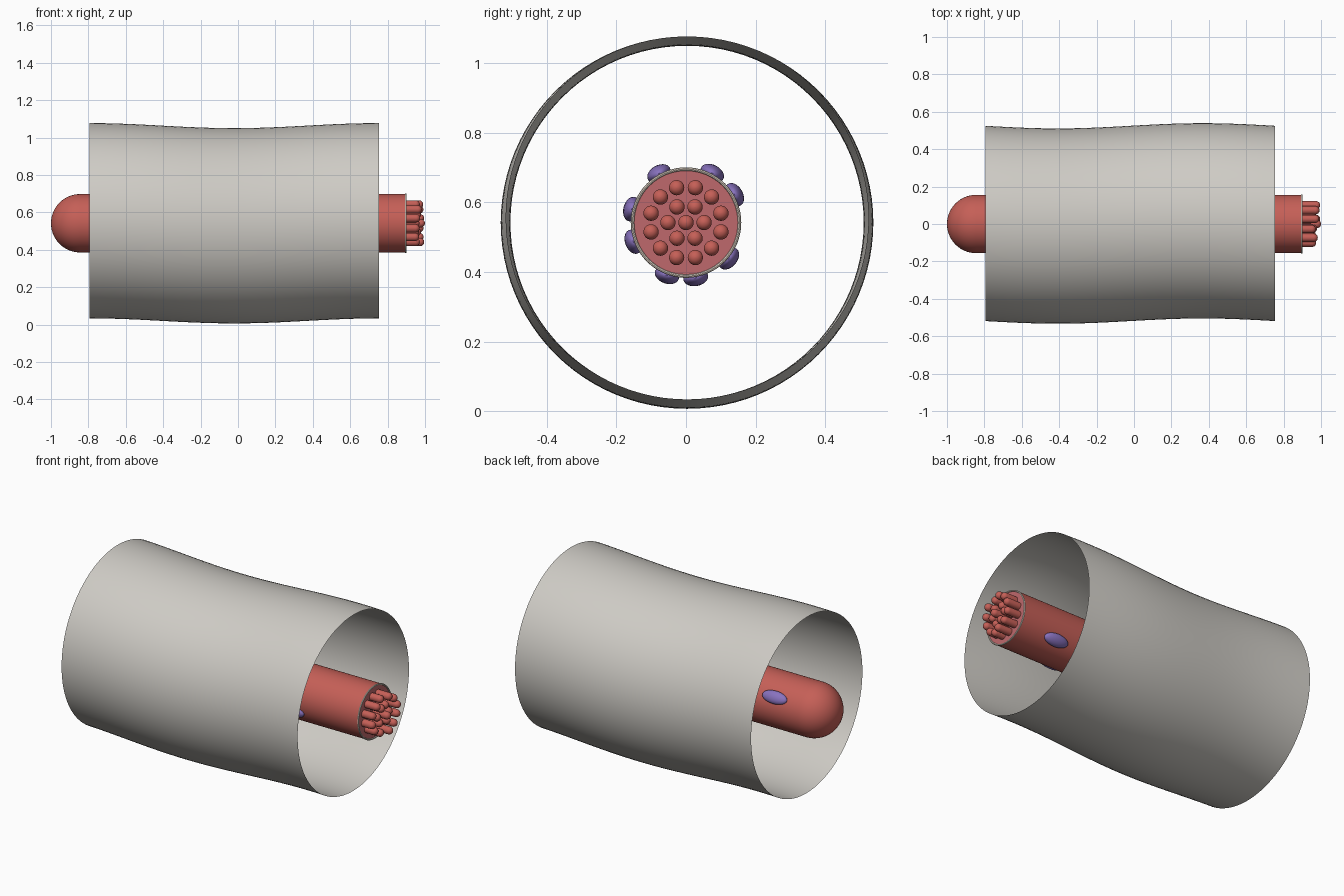
import bpy
import bmesh
import random
from math import sin, cos, pi, radians
from mathutils import Matrix

random.seed(4)
if "Cube" in bpy.data.objects:
    bpy.data.objects.remove(bpy.data.objects["Cube"])

AXIS_Z = 0.542
FIBRE_R = 0.156
FIBRE_END = 0.897


def material(name, rgb):
    mat = bpy.data.materials.new(name)
    mat.use_nodes = True
    mat.diffuse_color = (*rgb, 1)
    mat.node_tree.nodes["Principled BSDF"].inputs["Base Color"].default_value = (*rgb, 1)
    return mat


SHEATH = material("pale grey", (0.62, 0.60, 0.56))
RED = material("muscle red", (0.56, 0.115, 0.095))
PINK = material("cut face pink", (0.52, 0.14, 0.15))
PURPLE = material("nucleus purple", (0.25, 0.17, 0.52))
RIM = material("rim cream", (0.72, 0.64, 0.55))


def finish(name, bm, *mats):
    bmesh.ops.recalc_face_normals(bm, faces=bm.faces)
    mesh = bpy.data.meshes.new(name)
    bm.to_mesh(mesh)
    bm.free()
    obj = bpy.data.objects.new(name, mesh)
    bpy.context.collection.objects.link(obj)
    for mat in mats:
        mesh.materials.append(mat)
    bpy.ops.object.select_all(action="DESELECT")
    obj.select_set(True)
    bpy.context.view_layer.objects.active = obj
    bpy.ops.object.shade_smooth_by_angle(angle=radians(40))
    return obj


def loft(bm, profile, centre, sides, caps=False, closed=False):
    """Rings of (x, radius) about a centre line running along x."""
    rings = []
    for x, r in profile:
        cy, cz = centre(x)
        rings.append([bm.verts.new((x, cy + r * cos(2 * pi * i / sides),
                                    cz + r * sin(2 * pi * i / sides)))
                      for i in range(sides)])
    pairs = list(zip(rings, rings[1:]))
    if closed:
        pairs.append((rings[-1], rings[0]))
    for a, b in pairs:
        for i in range(sides):
            j = (i + 1) % sides
            bm.faces.new((a[i], a[j], b[j], b[i]))
    if caps:
        bm.faces.new(rings[0])
        bm.faces.new(rings[-1])


def dome(x, r, direction, steps):
    """Profile of a half sphere, from its base to its tip."""
    angles = [pi / 2 * i / steps for i in range(steps + 1)]
    return [(x + direction * r * sin(a), max(r * cos(a), r * 0.01)) for a in angles]


def axis(x):
    return 0, AXIS_Z


# Wavy open outer sheath
def sheath_centre(x):
    phase = 2 * pi * (x + 0.02) / 1.55
    return 0.003 + 0.014 * sin(phase), AXIS_Z - 0.0135 * cos(phase)


bm = bmesh.new()
steps = 40
loft(bm, [(-0.795 + 1.55 * i / steps, 0.522) for i in range(steps + 1)], sheath_centre, 96)
finish("outer_sheath", bm, SHEATH)

# Inner fibre: domed at one end, cut flat at the other
bm = bmesh.new()
loft(bm, dome(FIBRE_R - 1, FIBRE_R, -1, 14)[::-1] + [(FIBRE_END, FIBRE_R)], axis, 64, caps=True)
fibre = finish("fibre", bm, RED, PINK)
for face in fibre.data.polygons:
    if face.normal.x > 0.9:
        face.material_index = 1

# Cream rim round the cut end
bm = bmesh.new()
loft(bm, [(FIBRE_END + 0.005 * sin(2 * pi * i / 8), 0.154 + 0.005 * cos(2 * pi * i / 8))
          for i in range(8)], axis, 64, closed=True)
finish("cut_end_rim", bm, RIM)


# Bundle of round-tipped rods: one centre rod and two rings
def add_rod(number, y, z, tip):
    bm = bmesh.new()
    r = 0.022
    loft(bm, [(FIBRE_END - 0.05, r)] + dome(tip - r, r, 1, 6),
         lambda x: (y, AXIS_Z + z), 20, caps=True)
    finish(f"rod_{number}", bm, RED)


spots = [(0, 0)]
for count, radius, start in ((6, 0.052, 0), (12, 0.104, 15)):
    for i in range(count):
        a = radians(start) + 2 * pi * i / count
        spots.append((radius * cos(a), radius * sin(a)))
for n, (y, z) in enumerate(spots):
    add_rod(n + 1, y, z, 1.0 if n == 0 else random.uniform(0.965, 0.998))

# Flattened nuclei lying on the fibre: position along it, angle round it
nuclei = ((-0.68, 30), (0.65, -40), (-0.1, 62), (0.27, 119),
          (-0.3, 166), (0.46, 200), (-0.47, 250), (0.08, 280))
for n, (x, angle) in enumerate(nuclei):
    bm = bmesh.new()
    bmesh.ops.create_uvsphere(bm, u_segments=24, v_segments=14, radius=1)
    place = (Matrix.Translation((x, 0, AXIS_Z)) @ Matrix.Rotation(radians(angle), 4, "X")
             @ Matrix.Translation((0, 0.161, 0)) @ Matrix.Diagonal((0.08, 0.024, 0.036, 1)))
    bmesh.ops.transform(bm, matrix=place, verts=bm.verts)
    finish(f"nucleus_{n + 1}", bm, PURPLE)
